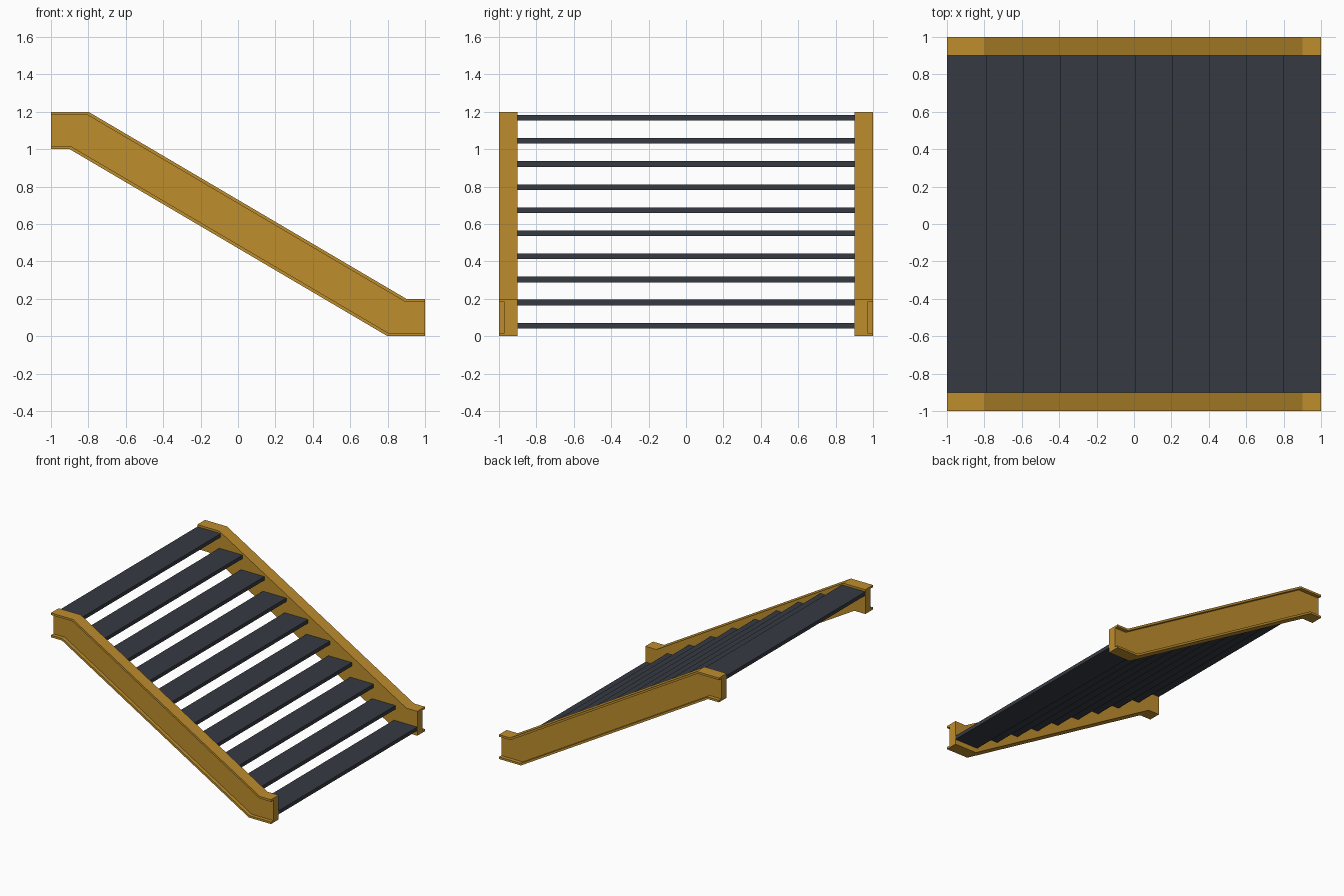
import bpy, bmesh

if "Cube" in bpy.data.objects:
    bpy.data.objects.remove(bpy.data.objects["Cube"])


def material(name, colour):
    m = bpy.data.materials.new(name)
    m.diffuse_color = (*colour, 1)
    m.use_nodes = True
    m.node_tree.nodes["Principled BSDF"].inputs["Base Color"].default_value = m.diffuse_color
    return m


GOLD = material("ochre paint", (0.52, 0.27, 0.027))
DARK = material("dark slate", (0.037, 0.044, 0.055))


def make_object(name, bm, mat):
    bmesh.ops.recalc_face_normals(bm, faces=bm.faces)
    me = bpy.data.meshes.new(name)
    bm.to_mesh(me)
    bm.free()
    me.materials.append(mat)
    ob = bpy.data.objects.new(name, me)
    bpy.context.collection.objects.link(ob)
    return ob


# Side channel: C-section, open outwards, swept through two bends
T = 0.017       # flange thickness
M = 0.0046      # mitre shift of the inner flange edge at the bends
TOP = [(-1, 1.2), (-0.8, 1.2), (0.9, 0.2), (1, 0.2)]
TOP_IN = [(-1, 1.2 - T), (-0.8 - M, 1.2 - T), (0.9 - M, 0.2 - T), (1, 0.2 - T)]
BOT_IN = [(-1, 1 + T), (-0.9 + M, 1 + T), (0.8 + M, T), (1, T)]
BOT = [(-1, 1), (-0.9, 1), (0.8, 0), (1, 0)]
INNER, WEB, OUTER = 0.9, 0.97, 1.0


def stringer(name, side):
    bm = bmesh.new()
    section = [(TOP, INNER), (TOP, WEB), (TOP, OUTER), (TOP_IN, OUTER), (TOP_IN, WEB),
               (BOT_IN, WEB), (BOT_IN, OUTER), (BOT, OUTER), (BOT, WEB), (BOT, INNER)]
    rings = [[bm.verts.new((line[i][0], side * y, line[i][1])) for line, y in section]
             for i in range(4)]
    n = len(section)
    for a, b in zip(rings, rings[1:]):
        for j in range(n):
            k = (j + 1) % n
            bm.faces.new((a[j], a[k], b[k], b[j]))
    # End caps: web and the two flange lips
    for r in (rings[0], rings[-1]):
        for ids in ((0, 1, 4, 5, 8, 9), (1, 2, 3, 4), (5, 6, 7, 8)):
            bm.faces.new([r[i] for i in ids])
    return make_object(name, bm, GOLD)


stringer("front_stringer", -1)
stringer("back_stringer", 1)

# Ten flat treads between the channels
DEPTH, THICK = 0.213, 0.03
for i in range(10):
    bm = bmesh.new()
    bmesh.ops.create_cube(bm, size=1)
    bmesh.ops.scale(bm, vec=(DEPTH, 2 * INNER, THICK), verts=bm.verts)
    tread = make_object(f"tread_{i + 1}", bm, DARK)
    tread.location = (-1 + DEPTH / 2 + i * (2 - DEPTH) / 9, 0, 1.168 - i * 0.1235)
